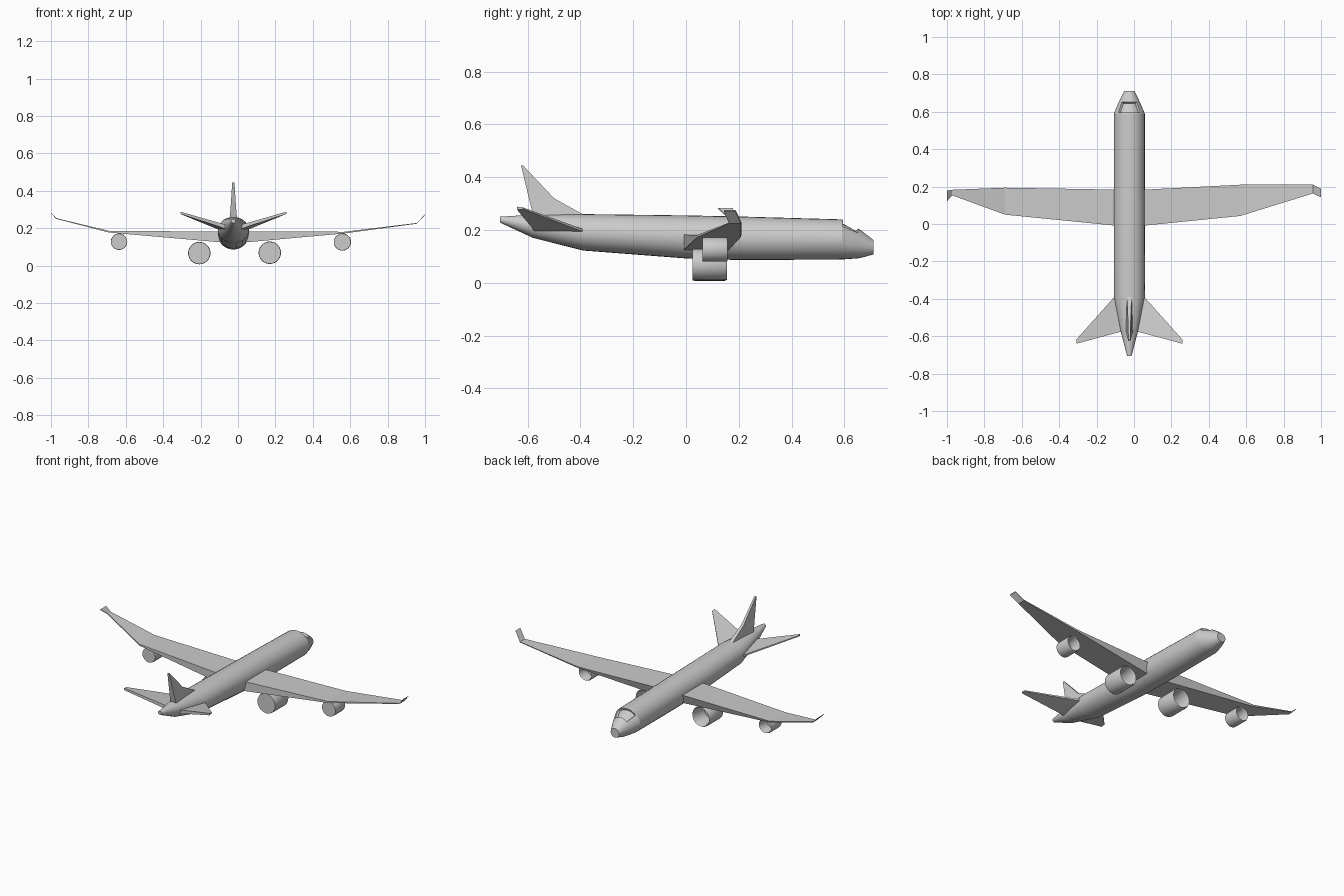
import bpy, bmesh
from math import sin, cos, pi, radians

if "Cube" in bpy.data.objects:
    bpy.data.objects.remove(bpy.data.objects["Cube"])

CX = -0.025  # centreline of the aircraft


def finish(name, bm, smooth=None):
    bmesh.ops.recalc_face_normals(bm, faces=bm.faces)
    mesh = bpy.data.meshes.new(name)
    bm.to_mesh(mesh)
    bm.free()
    ob = bpy.data.objects.new(name, mesh)
    bpy.context.collection.objects.link(ob)
    if smooth:
        bpy.context.view_layer.objects.active = ob
        ob.select_set(True)
        bpy.ops.object.shade_smooth_by_angle(angle=radians(smooth))
        ob.select_set(False)
    return ob


def loft(rings):
    """Skin a list of equal-length closed rings and cap both ends."""
    bm = bmesh.new()
    vs = [[bm.verts.new(p) for p in ring] for ring in rings]
    n = len(vs[0])
    for a, b in zip(vs, vs[1:]):
        for i in range(n):
            bm.faces.new((a[i], a[(i + 1) % n], b[(i + 1) % n], b[i]))
    bm.faces.new(vs[0])
    bm.faces.new(vs[-1])
    return bm


# Fuselage: y, half width, bottom z, top z
sections = [(-0.705, 0.012, 0.228, 0.250), (-0.58, 0.045, 0.170, 0.258),
            (-0.39, 0.083, 0.122, 0.260), (0.0, 0.083, 0.092, 0.255),
            (0.20, 0.083, 0.086, 0.251), (0.59, 0.083, 0.088, 0.240),
            (0.657, 0.054, 0.093, 0.203), (0.71, 0.028, 0.107, 0.162)]
N = 28
rings = []
for y, w, z0, z1 in sections:
    rings.append([(CX + w * cos(2 * pi * i / N), y,
                   (z0 + z1) / 2 + (z1 - z0) / 2 * sin(2 * pi * i / N)) for i in range(N)])
bm = loft(rings)
bmesh.ops.recalc_face_normals(bm, faces=bm.faces)
# Recessed windscreen on the upper nose
top = []
for f in bm.faces:
    c = f.calc_center_median()
    if 0.60 < c.y < 0.65 and c.z > 0.19 and abs(c.x - CX) < 0.05:
        top.append(f)
bmesh.ops.inset_region(bm, faces=top, thickness=0.006, use_even_offset=True)
bmesh.ops.inset_region(bm, faces=top, thickness=0.002, depth=-0.012, use_even_offset=True)
finish("fuselage", bm, 20)


# Wings: x, leading y, trailing y, top z, thickness
def wing(name, stations):
    rings = []
    for x, le, te, z, t in stations:
        rings.append([(x, le, z), (x, le - 0.35 * t, z - t), (x, te, z - t), (x, te, z)])
    finish(name, loft(rings))


wing("left_wing", [(CX, 0.184, -0.008, 0.182, 0.062), (-0.107, 0.184, -0.008, 0.182, 0.056),
                   (-0.69, 0.194, 0.05, 0.186, 0.009), (-0.972, 0.183, 0.153, 0.254, 0.004),
                   (-1.0, 0.178, 0.122, 0.284, 0.004)])
wing("right_wing", [(CX, 0.184, -0.008, 0.182, 0.062), (0.06, 0.184, -0.008, 0.182, 0.056),
                    (0.568, 0.21, 0.043, 0.181, 0.009), (0.956, 0.21, 0.163, 0.228, 0.004),
                    (1.0, 0.188, 0.143, 0.275, 0.004)])


# Engines: closed at the rear, open intake at the front
def engine(name, x, z, r, y0, y1):
    n = 28
    prof = [(y0, 0.97 * r), (y0 + 0.01, r), (y1 - 0.008, r), (y1, 0.93 * r),
            (y1 - 0.008, 0.85 * r), (y0 + 0.03, 0.8 * r)]
    finish(name, loft([[(x + q * cos(2 * pi * i / n), y, z + q * sin(2 * pi * i / n))
                        for i in range(n)] for y, q in prof]), 30)


engine("left_inner_engine", -0.207, 0.067, 0.060, 0.025, 0.155)
engine("right_inner_engine", 0.17, 0.069, 0.060, 0.025, 0.155)
engine("left_outer_engine", -0.636, 0.128, 0.044, 0.063, 0.158)
engine("right_outer_engine", 0.558, 0.126, 0.046, 0.063, 0.158)

# Tailplanes: thin triangular slabs rising outward
for side, name in ((-1, "left_tailplane"), (1, "right_tailplane")):
    rings = []
    for d, le, te, zl, zt, t in ((0.02, -0.355, -0.57, 0.185, 0.213, 0.025),
                                 (0.08, -0.39, -0.585, 0.203, 0.23, 0.02),
                                 (0.283, -0.617, -0.64, 0.285, 0.288, 0.012)):
        x = CX + side * d
        rings.append([(x, le, zl), (x, le, zl - 0.5 * t), (x, te, zt - t), (x, te, zt)])
    finish(name, loft(rings))

# Tail fin: z, front y, rear y, front and rear half thickness
rings = []
for z, f, r, tf, tr in ((0.22, -0.39, -0.565, 0.012, 0.02), (0.259, -0.39, -0.58, 0.012, 0.019),
                        (0.32, -0.5, -0.595, 0.008, 0.014), (0.445, -0.618, -0.625, 0.005, 0.006)):
    rings.append([(CX - tf, f, z), (CX + tf, f, z), (CX + tr, r, z), (CX - tr, r, z)])
finish("tail_fin", loft(rings))
